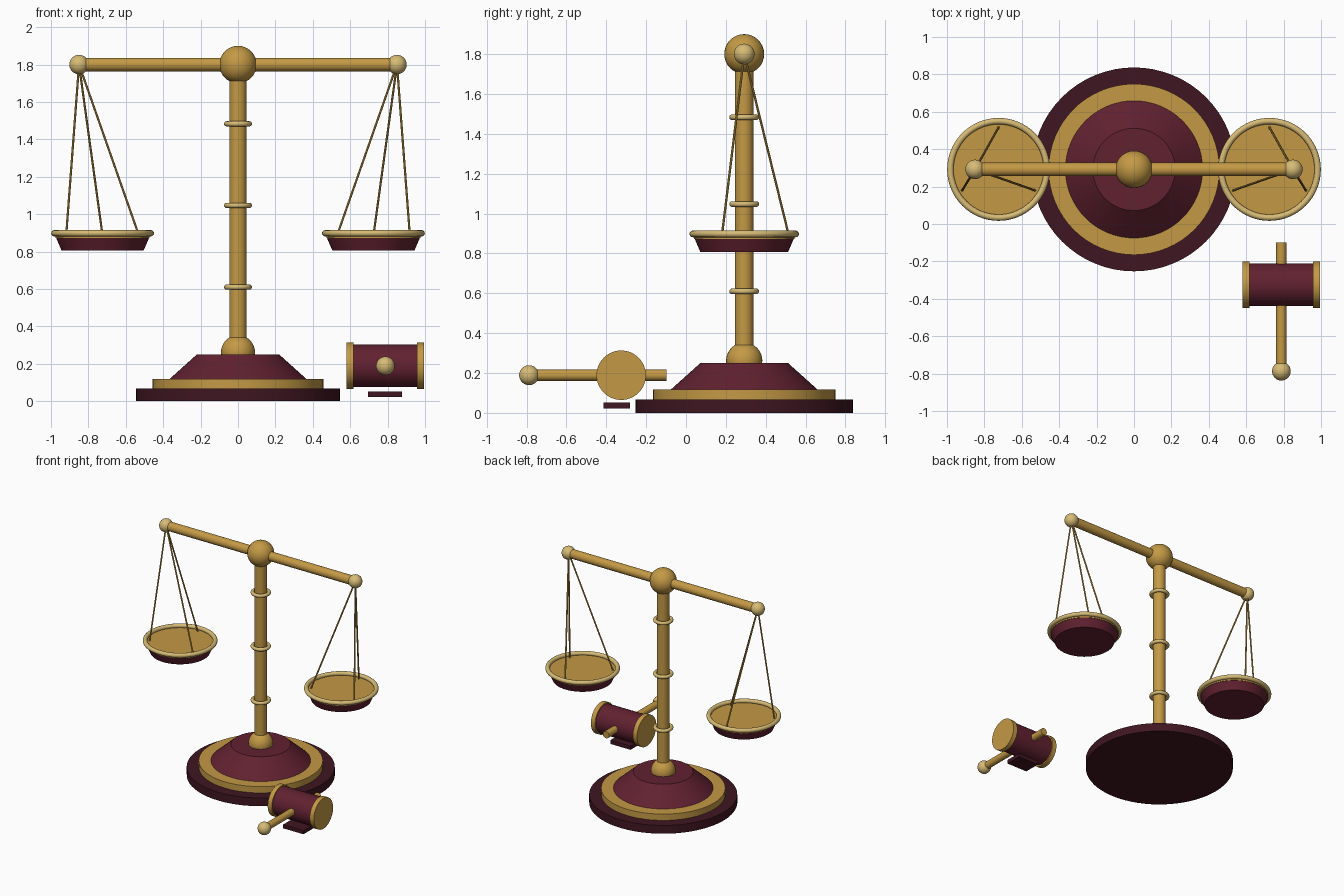
import bpy, math
from mathutils import Vector

if "Cube" in bpy.data.objects:
    bpy.data.objects.remove(bpy.data.objects["Cube"])


def material(name, rgb):
    m = bpy.data.materials.new(name)
    m.diffuse_color = (*rgb, 1)
    m.use_nodes = True
    m.node_tree.nodes["Principled BSDF"].inputs["Base Color"].default_value = m.diffuse_color
    return m


GOLD = material("gold", (0.55, 0.32, 0.06))
PALE = material("pale_gold", (0.68, 0.50, 0.18))
WINE = material("burgundy", (0.12, 0.015, 0.03))
DARK = material("dark_burgundy", (0.05, 0.008, 0.015))


def finish(name, mat):
    ob = bpy.context.object
    ob.name = name
    ob.data.materials.append(mat)
    bpy.ops.object.shade_smooth_by_angle(angle=math.radians(35))
    return ob


def cone(name, centre, z0, z1, r0, r1, mat):
    bpy.ops.mesh.primitive_cone_add(vertices=64, radius1=r0, radius2=r1, depth=z1 - z0,
                                    location=(centre[0], centre[1], (z0 + z1) / 2))
    return finish(name, mat)


def rod(name, a, b, r, mat, sides=32):
    a, b = Vector(a), Vector(b)
    bpy.ops.mesh.primitive_cylinder_add(vertices=sides, radius=r, depth=(b - a).length,
                                        location=(a + b) / 2,
                                        rotation=(b - a).to_track_quat('Z', 'Y').to_euler())
    return finish(name, mat)


def ball(name, loc, r, mat):
    bpy.ops.mesh.primitive_uv_sphere_add(segments=32, ring_count=16, radius=r, location=loc)
    return finish(name, mat)


def ring(name, loc, major, minor, mat):
    bpy.ops.mesh.primitive_torus_add(major_segments=64, minor_segments=12, location=loc,
                                     major_radius=major, minor_radius=minor)
    return finish(name, mat)


CY = 0.292      # y of the scales
TOP = 1.80      # beam height

# Stepped base
cone("base_plinth", (0, CY), 0, 0.067, 0.545, 0.545, DARK)
cone("base_step", (0, CY), 0.067, 0.118, 0.457, 0.457, GOLD)
cone("base_cone", (0, CY), 0.118, 0.25, 0.367, 0.22, WINE)

# Column with collars
ball("column_foot", (0, CY, 0.262), 0.091, GOLD)
rod("column", (0, CY, 0.25), (0, CY, TOP), 0.046, GOLD)
for i, z in enumerate((0.61, 1.047, 1.483)):
    ring(f"column_collar_{i + 1}", (0, CY, z), 0.061, 0.014, PALE)
ball("column_finial", (0, CY, TOP), 0.1, GOLD)

# Beam
rod("beam", (-0.85, CY, TOP), (0.85, CY, TOP), 0.036, GOLD)

# Hanging pans, one per side
for side, s in (("left", -1), ("right", 1)):
    px = s * 0.724
    hook = (s * 0.85, CY, TOP)
    ball(f"{side}_beam_knob", hook, 0.052, PALE)
    cone(f"{side}_pan_bowl", (px, CY), 0.807, 0.872, 0.22, 0.248, WINE)
    cone(f"{side}_pan_dish", (px, CY), 0.872, 0.888, 0.252, 0.252, GOLD)
    ring(f"{side}_pan_rim", (px, CY, 0.898), 0.258, 0.017, PALE)
    for i in range(3):
        a = math.radians(90 + 120 * i)
        rod(f"{side}_pan_cord_{i + 1}", hook,
            (px + 0.225 * math.cos(a), CY + 0.225 * math.sin(a), 0.885), 0.006, GOLD, 8)

# Gavel
GX, GY, GZ = 0.788, -0.325, 0.189
rod("gavel_head", (GX - 0.18, GY, GZ), (GX + 0.18, GY, GZ), 0.114, WINE, 48)
for side, s in (("left", -1), ("right", 1)):
    rod(f"gavel_{side}_band", (GX + s * 0.17, GY, GZ), (GX + s * 0.207, GY, GZ), 0.124, GOLD, 48)
rod("gavel_handle", (GX, -0.787, GZ), (GX, -0.098, GZ), 0.028, GOLD)
ball("gavel_handle_knob", (GX, -0.787, GZ), 0.05, PALE)

# Small block beneath the gavel
bpy.ops.mesh.primitive_cube_add(size=1, location=(0.786, -0.347, 0.037))
block = finish("gavel_rest", DARK)
block.scale = (0.182, 0.132, 0.03)
